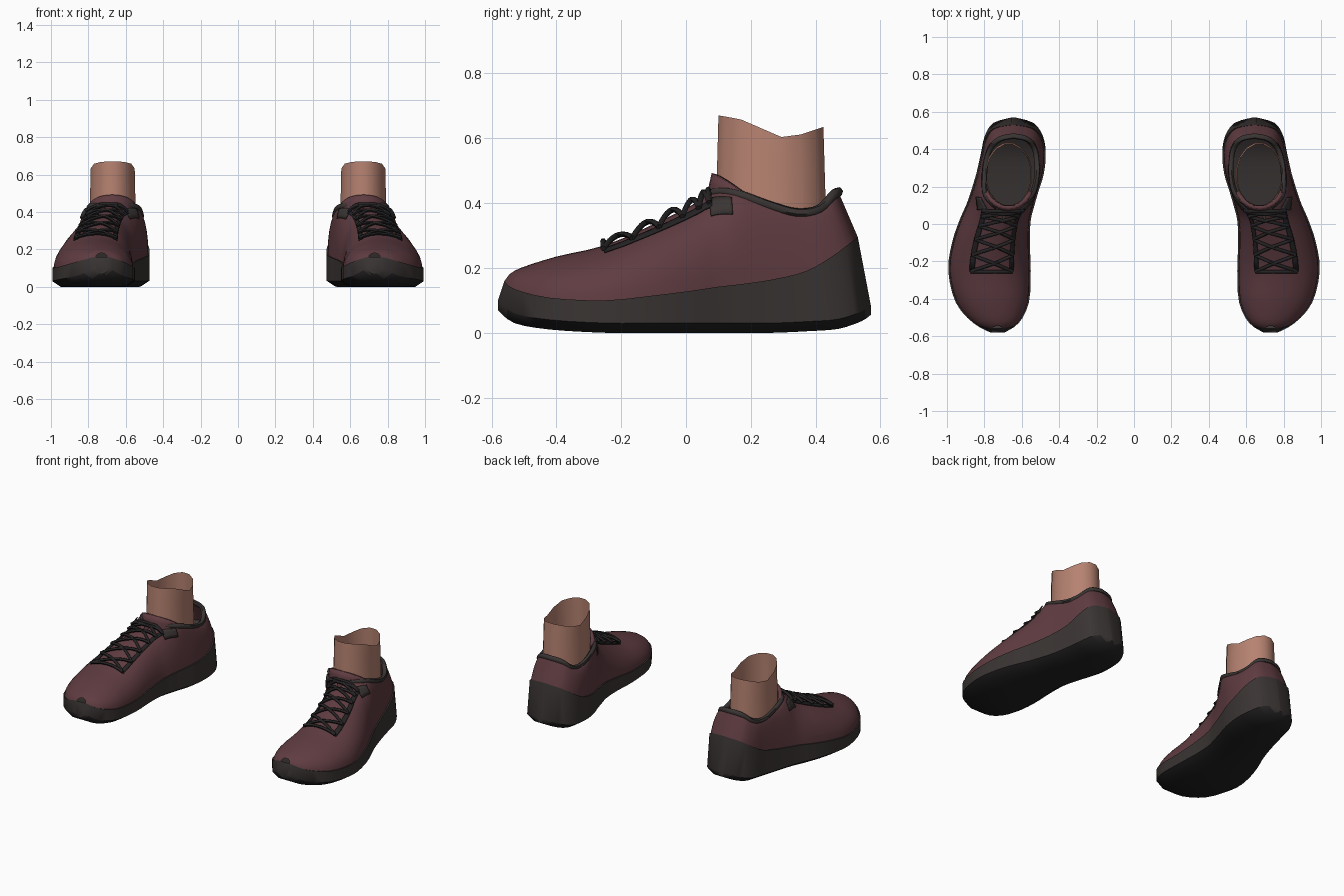
import bpy, bmesh, math
from mathutils import Vector

if "Cube" in bpy.data.objects:
    bpy.data.objects.remove(bpy.data.objects["Cube"])


def material(name, rgb):
    m = bpy.data.materials.new(name)
    m.use_nodes = True
    m.diffuse_color = (*rgb, 1)
    bsdf = m.node_tree.nodes["Principled BSDF"]
    bsdf.inputs["Base Color"].default_value = (*rgb, 1)
    bsdf.inputs["Roughness"].default_value = 0.8
    return m


MAROON = material("maroon fabric", (0.115, 0.045, 0.053))
CHARCOAL = material("charcoal foam", (0.042, 0.035, 0.033))
BLACK = material("black rubber", (0.018, 0.016, 0.016))
SKIN = material("skin", (0.47, 0.225, 0.165))

# Stations from toe to heel: y of base, top and foot; inner and outer x;
# z of foot, base and top; centre x; half width of the opening
STATIONS = [
    (-.56, -.545, -.58, .70, .76, .07, .16, .18, .73, 0),
    (-.53, -.51, -.53, .625, .85, .03, .135, .2, .735, 0),
    (-.42, -.4, -.42, .57, .945, .01, .108, .235, .745, 0),
    (-.25, -.25, -.25, .56, .985, 0, .1, .27, .75, 0),
    (-.1, -.1, -.1, .565, .965, 0, .115, .335, .73, 0),
    (.02, .02, .02, .56, .925, 0, .13, .395, .7, 0),
    (.1, .08, .1, .54, .89, 0, .142, .43, .685, .04),
    (.17, .15, .17, .52, .865, 0, .15, .43, .67, .12),
    (.27, .25, .27, .49, .835, 0, .165, .395, .66, .14),
    (.37, .34, .38, .48, .81, .005, .19, .37, .655, .135),
    (.45, .41, .47, .495, .79, .012, .235, .38, .65, .115),
    (.51, .455, .54, .545, .745, .035, .28, .425, .645, .07),
    (.53, .47, .57, .645, .645, .055, .295, .435, .645, 0),
]
LAST = len(STATIONS) - 1


def station(u):
    """Smoothly interpolated station at position u."""
    i = min(int(u), LAST - 1)
    t = u - i
    rows = [STATIONS[max(0, min(LAST, i + k))] for k in (-1, 0, 1, 2)]
    out = [b + t / 2 * (c - a + t * (2 * a - 5 * b + 4 * c - d + t * (3 * (b - c) + d - a)))
           for a, b, c, d in zip(*rows)]
    out[-1] = max(0, out[-1])
    return out


def surf(u, v, lift=0, side=None):
    """Point on the upper: v is 0 at the top and +-1 at the sole."""
    yb, yt, _, xl, xr, _, zb, zt, xc, hw = station(u)
    side = side or math.copysign(1, v)
    s, c = math.sin(abs(v) * math.pi / 2), math.cos(v * math.pi / 2)
    xm = xc + side * hw
    edge = xr if side > 0 else xl
    return Vector((xm + (edge - xm) * s + side * s * lift,
                   yb + (yt - yb) * c - c * lift * .4,
                   zb + (zt - zb) * c + c * lift))


def finish(ob, mat, angle=40, thick=0):
    """Smooth the part and mirror it to the other foot."""
    if not ob.data.materials:
        ob.data.materials.append(mat)
    bpy.ops.object.select_all(action='DESELECT')
    ob.select_set(True)
    bpy.context.view_layer.objects.active = ob
    bpy.ops.object.shade_smooth_by_angle(angle=math.radians(angle))
    if thick:
        mod = ob.modifiers.new("thickness", 'SOLIDIFY')
        mod.thickness = thick
        mod.offset = 0
    ob.modifiers.new("other_foot", 'MIRROR').use_mirror_merge = False
    return ob


def loft(name, grids, mat, closed=False, caps=False, **kw):
    """Skin one or more grids of points, each a list of rows."""
    bm = bmesh.new()
    for rows in grids:
        vs = [[bm.verts.new(p) for p in row] for row in rows]
        n = len(rows[0])
        for a, b in zip(vs, vs[1:]):
            for j in range(n if closed else n - 1):
                k = (j + 1) % n
                bm.faces.new((a[j], a[k], b[k], b[j]))
        if caps:
            bm.faces.new(vs[0])
            bm.faces.new(vs[-1])
    bmesh.ops.remove_doubles(bm, verts=bm.verts, dist=.0005)
    bmesh.ops.recalc_face_normals(bm, faces=bm.faces)
    me = bpy.data.meshes.new(name)
    bm.to_mesh(me)
    bm.free()
    ob = bpy.data.objects.new(name, me)
    bpy.context.collection.objects.link(ob)
    return finish(ob, mat, **kw)


def tubes(name, paths, radius, mat):
    """Round cords along the given paths."""
    cu = bpy.data.curves.new(name, 'CURVE')
    cu.dimensions = '3D'
    cu.bevel_depth = radius
    cu.bevel_resolution = 1
    cu.use_fill_caps = True
    for path in paths:
        sp = cu.splines.new('POLY')
        sp.points.add(len(path) - 1)
        for p, co in zip(sp.points, path):
            p.co = (*co, 1)
    ob = bpy.data.objects.new(name, cu)
    bpy.context.collection.objects.link(ob)
    bpy.ops.object.select_all(action='DESELECT')
    ob.select_set(True)
    bpy.context.view_layer.objects.active = ob
    bpy.ops.object.convert(target='MESH')
    return finish(bpy.context.object, mat, angle=60)


def span(a, b, n):
    return [a + (b - a) * i / n for i in range(n + 1)]


US = span(0, LAST, LAST * 3)

# Fabric upper, one half on each side of the throat
loft("upper", [[[surf(u, v, side=s) for v in span(0, 1, 10)] for u in US]
               for s in (-1, 1)], MAROON, angle=50)


# Foam sole with a rubber tread underneath
def sole_ring(u):
    yb, _, yf, xl, xr, zf, zb, *_ = station(u)
    xl, xr = xl - .008, xr + .008
    inset = min(.045, .3 * (xr - xl))
    left = [(xl + inset, yf, zf), (xl, yf, zf + .03), (xl, yb, zb)]
    right = [(xr - inset, yf, zf), (xr, yf, zf + .03), (xr, yb, zb)]
    return left + right[::-1]


sole = loft("sole", [[sole_ring(u) for u in US]], CHARCOAL, closed=True, caps=True)
sole.data.materials.append(BLACK)
for f in sole.data.polygons:
    f.material_index = int(f.normal.z < -.4)

# Padded collar around the opening
ring = span(6, LAST, 24)
tubes("collar", [[surf(u, 0, side=1) for u in ring] +
                 [surf(u, 0, side=-1) for u in ring[::-1]]], .015, CHARCOAL)


# Eyelet strips and side tabs lying on the upper
def patches(name, u0, u1, v0, v1, mat):
    loft(name, [[[surf(u, s * v, .006) for v in span(v0, v1, 3)]
                 for u in span(u0, u1, 8)] for s in (-1, 1)], mat, thick=.006)


patches("eyelet_strip", 3, 6, .28, .36, BLACK)
patches("side_tab", 5.9, 6.9, .24, .46, CHARCOAL)

# Crossed laces with a straight bar at the bottom and top
rows = span(3, 5.9, 5)
ends = [(a, b) for p, q in zip(rows, rows[1:]) for a, b in ((p, q), (q, p))]
ends += [(rows[0], rows[0]), (rows[-1], rows[-1])]
tubes("laces", [[surf(a + (b - a) * t, .66 * t - .33, .014) for t in span(0, 1, 9)]
                for a, b in ends], .009, BLACK)

# Tongue curving around the front of the ankle
tongue = []
for h in span(0, 1, 4):
    row = []
    for s in span(-1, 1, 12):
        a = s * 1.25
        low, high = .36, .49 - .055 * s * s
        row.append((.672 + .125 * math.sin(a), .215 - (.155 - .03 * h) * math.cos(a),
                    low + (high - low) * h))
    tongue.append(row)
loft("tongue", [tongue], MAROON, thick=.022)


# Open ankle with a sloping cut edge
def cut_height(y):
    marks = [(.09, .672), (.165, .66), (.31, .597), (.44, .64)]
    for (ya, za), (yb, zb) in zip(marks, marks[1:]):
        if y <= yb:
            return za + (zb - za) * (y - ya) / (yb - ya)
    return marks[-1][1]


ankle = []
for h in span(0, 1, 4):
    row = []
    for i in range(16):
        a = math.tau * (i + .5) / 16
        grow = 1.06 - .06 * h
        y = .262 + .165 * grow * math.sin(a)
        row.append((.67 + .12 * grow * math.cos(a), y, .31 + (cut_height(y) - .31) * h))
    ankle.append(row)
loft("ankle", [ankle], SKIN, closed=True)
